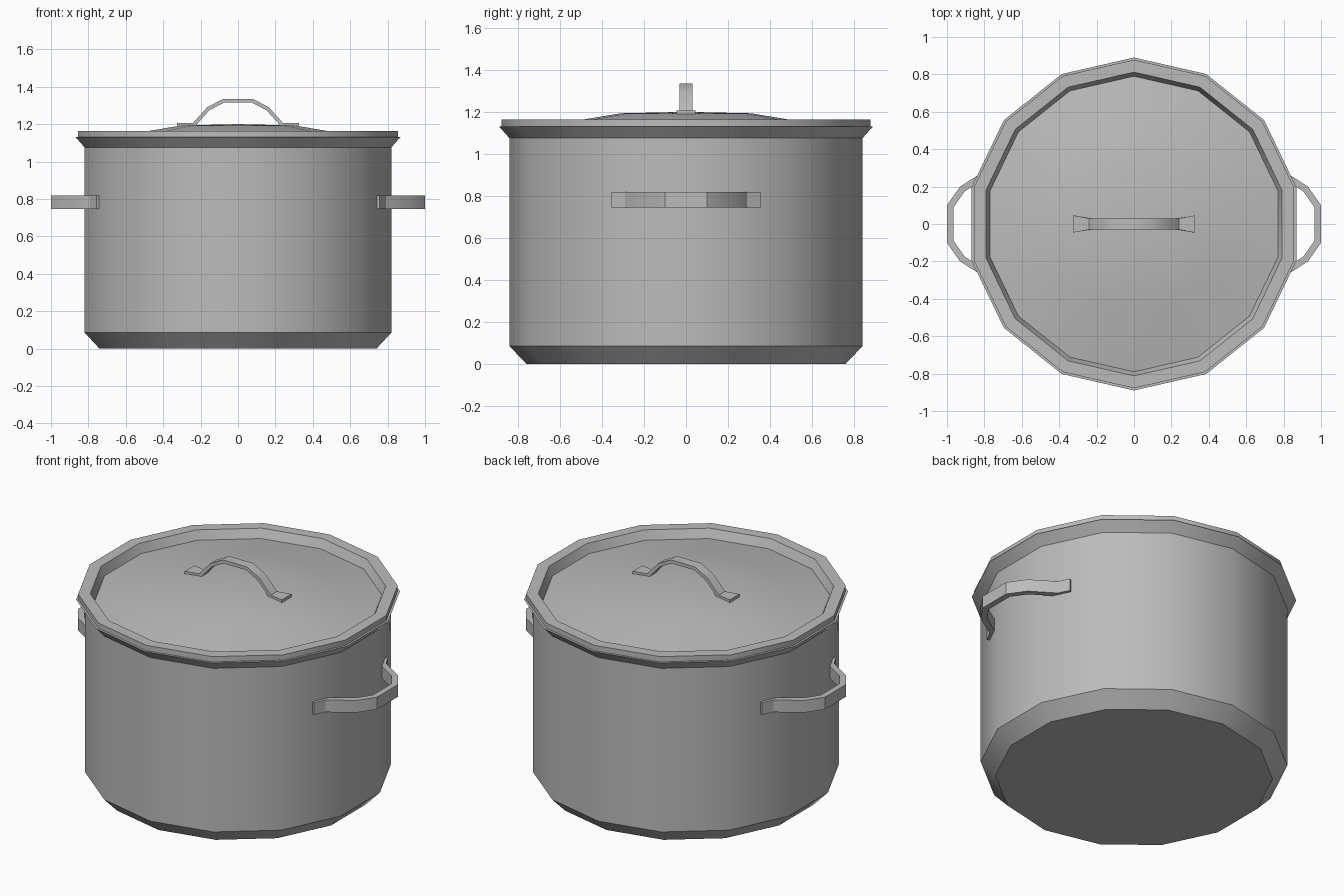
import bpy, bmesh, math
from mathutils import Vector

if "Cube" in bpy.data.objects:
    bpy.data.objects.remove(bpy.data.objects["Cube"])

SIDES = 14
steel = bpy.data.materials.new("brushed steel grey")
steel.diffuse_color = (0.5, 0.5, 0.5, 1)
steel.use_nodes = True
steel.node_tree.nodes["Principled BSDF"].inputs["Base Color"].default_value = steel.diffuse_color


def finish(name, bm):
    bmesh.ops.recalc_face_normals(bm, faces=bm.faces)
    me = bpy.data.meshes.new(name)
    bm.to_mesh(me)
    bm.free()
    me.materials.append(steel)
    me.shade_smooth()
    me.set_sharp_from_angle(angle=math.radians(30))
    ob = bpy.data.objects.new(name, me)
    bpy.context.collection.objects.link(ob)
    return ob


def lathe(name, profile):
    """Revolve (radius, z) points; the first and last lie on the axis."""
    bm = bmesh.new()
    rings = []
    for r, z in profile:
        if r == 0:
            rings.append([bm.verts.new((0, 0, z))] * SIDES)
            continue
        ring = []
        for i in range(SIDES):
            a = math.pi / 2 + 2 * math.pi * i / SIDES
            ring.append(bm.verts.new((r * math.cos(a), r * math.sin(a), z)))
        rings.append(ring)
    for lo, hi in zip(rings, rings[1:]):
        for i in range(SIDES):
            j = (i + 1) % SIDES
            quad = list(dict.fromkeys((lo[i], lo[j], hi[j], hi[i])))
            bm.faces.new(quad)
    return finish(name, bm)


def strap(name, path, widths, thick, place):
    """Sweep a flat bar along a 2D outer path; place(u, v, w) maps to 3D."""
    pts = [Vector(p) for p in path]
    normals = []
    for a, b in zip(pts, pts[1:]):
        t = (b - a).normalized()
        normals.append(Vector((t.y, -t.x)))
    bm = bmesh.new()
    sections = []
    for i, p in enumerate(pts):
        n1, n2 = normals[max(i - 1, 0)], normals[min(i, len(normals) - 1)]
        q = p + (n1 + n2) / (1 + n1.dot(n2)) * thick
        w = widths[i]
        sections.append([bm.verts.new(place(c.x, c.y, s))
                         for c, s in ((p, -w), (p, w), (q, w), (q, -w))])
    for a, b in zip(sections, sections[1:]):
        for k in range(4):
            m = (k + 1) % 4
            bm.faces.new((a[k], a[m], b[m], b[k]))
    bm.faces.new(sections[0])
    bm.faces.new(sections[-1])
    return finish(name, bm)


# Pot with chamfered base, flared rim and hollow inside
lathe("pot_body", [(0, 0), (0.76, 0), (0.841, 0.085), (0.841, 1.075),
                   (0.89, 1.13), (0.82, 1.13), (0.80, 0.06), (0, 0.06)])

# Lid: raised outer ring, sunken groove and shallow dome
lathe("lid", [(0, 1.09), (0.79, 1.09), (0.80, 1.131), (0.878, 1.131),
              (0.878, 1.163), (0.812, 1.163), (0.79, 1.11),
              (0.48, 1.165), (0.31, 1.193), (0, 1.2)])

# Lid handle with flared end tabs
half = [(-0.325, 1.207), (-0.24, 1.207), (-0.165, 1.29), (-0.08, 1.335)]
path = half + [(-x, z) for x, z in reversed(half)]
w = [0.046, 0.03, 0.03, 0.03]
strap("lid_handle", path, w + w[::-1], 0.02, lambda u, v, s: (u, s, v))

# Side handles
half = [(0.757, 0.355), (0.79, 0.29), (0.93, 0.2), (1.0, 0.1)]
path = half + [(x, -y) for x, y in reversed(half)]
for side, label in ((1, "right"), (-1, "left")):
    strap(label + "_side_handle", path, [0.037] * 8, 0.035,
          lambda u, v, s: (side * u, v, 0.782 + s))
